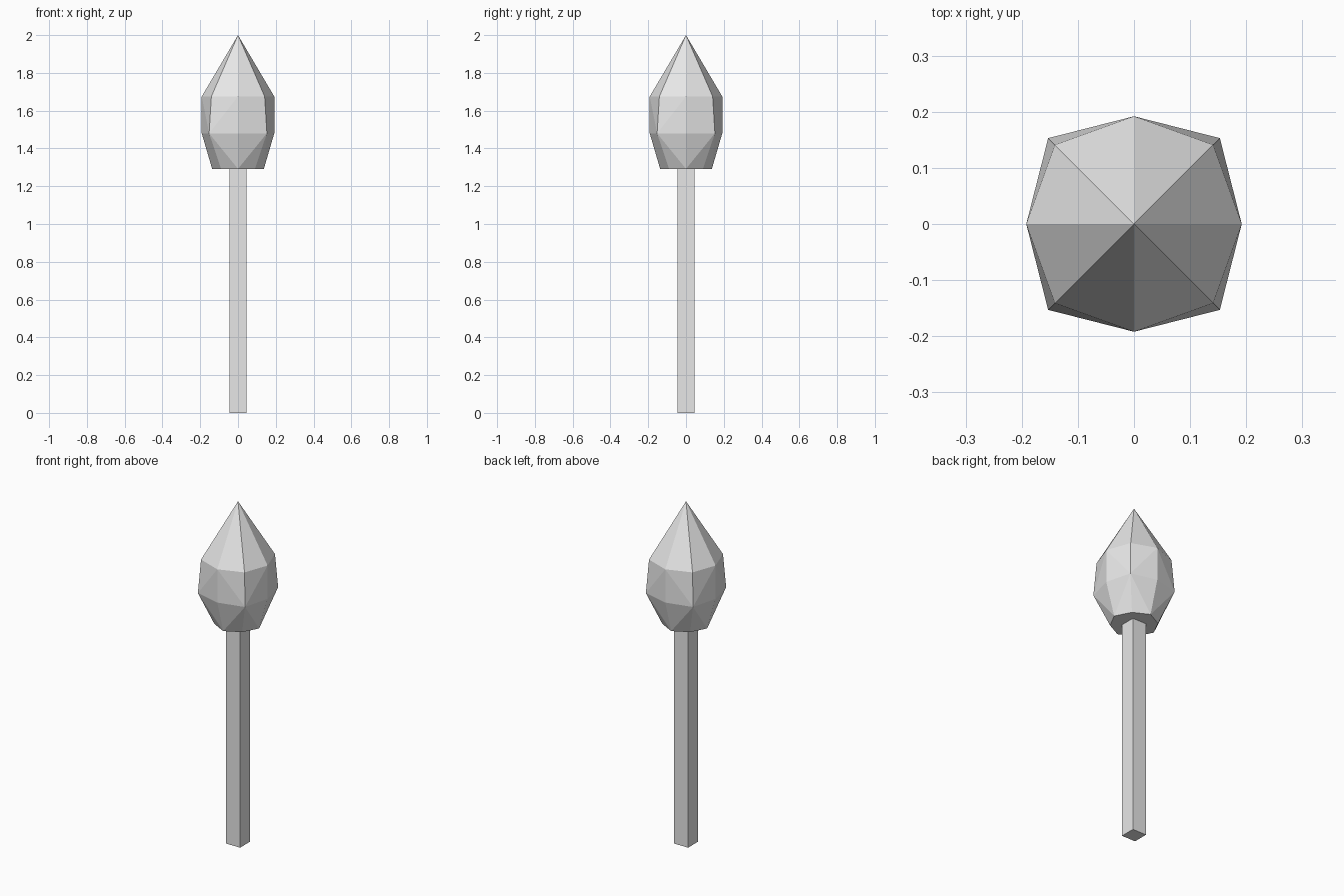
import bpy, bmesh
from math import sin, cos, pi, sqrt

cube = bpy.data.objects.get("Cube")
if cube:
    bpy.data.objects.remove(cube, do_unlink=True)

grey = bpy.data.materials.new("light_grey")
grey.use_nodes = True
colour = (0.8, 0.8, 0.8, 1)
grey.diffuse_color = colour
grey.node_tree.nodes["Principled BSDF"].inputs["Base Color"].default_value = colour


def finish(bm, name):
    """Turn a bmesh into a flat-shaded grey object."""
    bmesh.ops.recalc_face_normals(bm, faces=bm.faces)
    mesh = bpy.data.meshes.new(name)
    bm.to_mesh(mesh)
    bm.free()
    mesh.materials.append(grey)
    obj = bpy.data.objects.new(name, mesh)
    bpy.context.collection.objects.link(obj)
    return obj


def ring(bm, axis_radius, corner, z):
    """Eight points: four on the axes, four at (corner, corner) diagonals."""
    radii = (axis_radius, corner * sqrt(2))
    return [bm.verts.new((radii[i % 2] * cos(i * pi / 4),
                          radii[i % 2] * sin(i * pi / 4), z)) for i in range(8)]


# Square shaft
shaft_height, shaft_width = 1.295, 0.09
bm = bmesh.new()
bmesh.ops.create_cube(bm, size=1)
for v in bm.verts:
    v.co.x *= shaft_width
    v.co.y *= shaft_width
    v.co.z = (v.co.z + 0.5) * shaft_height
finish(bm, "shaft")

# Faceted bud: flat base, two bands of triangles, pointed tip
bm = bmesh.new()
base = ring(bm, 0.137, 0.09, 1.292)
middle = ring(bm, 0.192, 0.153, 1.48)
upper = ring(bm, 0.192, 0.141, 1.675)
tip = bm.verts.new((0, 0, 2))
bm.faces.new(base)
for i in range(8):
    j = (i + 1) % 8
    bm.faces.new((upper[i], upper[j], tip))
    # Triangles fan out from the diagonal corners of the middle ring
    axis, corner = (i, j) if i % 2 == 0 else (j, i)
    for band in (base, upper):
        bm.faces.new((middle[corner], middle[axis], band[axis]))
        bm.faces.new((middle[corner], band[axis], band[corner]))
finish(bm, "bud")
